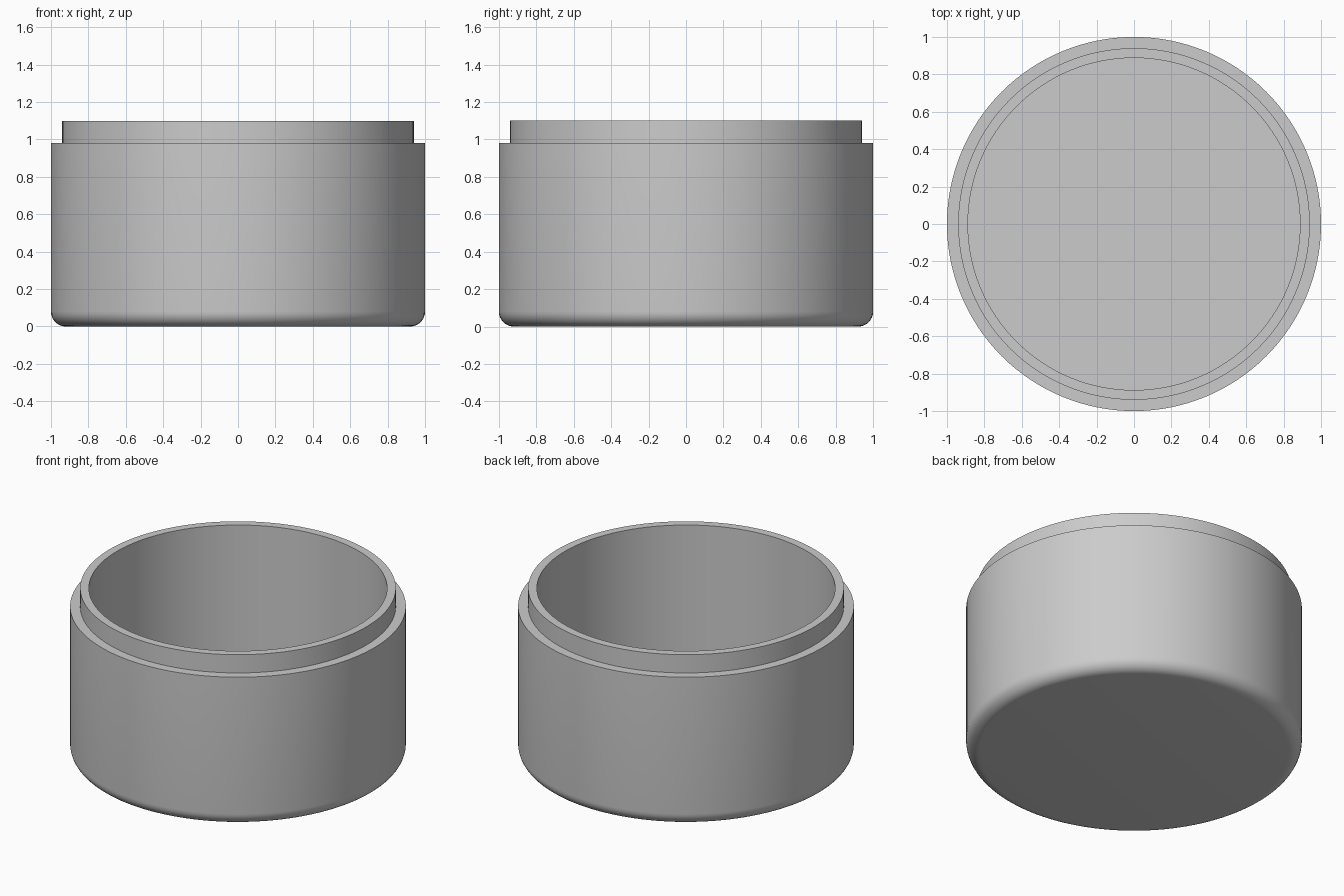
import bpy
import bmesh
from math import sin, cos, pi, radians

cube = bpy.data.objects.get("Cube")
if cube:
    bpy.data.objects.remove(cube, do_unlink=True)

# Main dimensions
OUTER, NECK, BORE = 1.0, 0.94, 0.888
SHOULDER, HEIGHT, FLOOR = 0.98, 1.10, 0.11
FILLET, SEGMENTS, STEPS = 0.08, 128, 8

grey = bpy.data.materials.new("plain grey")
grey.use_nodes = True
colour = (0.6, 0.6, 0.6, 1)
grey.diffuse_color = colour
grey.node_tree.nodes["Principled BSDF"].inputs["Base Color"].default_value = colour

# Cross-section: underside, rounded foot, wall, stepped neck, bore, inner floor
profile = [(0, 0)]
for i in range(STEPS + 1):
    a = i / STEPS * pi / 2
    profile.append((OUTER - FILLET + FILLET * sin(a), FILLET - FILLET * cos(a)))
profile += [(OUTER, SHOULDER), (NECK, SHOULDER), (NECK, HEIGHT),
            (BORE, HEIGHT), (BORE, FLOOR), (0, FLOOR)]

# Turn the cross-section around the vertical axis
bm = bmesh.new()
verts = [bm.verts.new((r, 0, z)) for r, z in profile]
edges = [bm.edges.new(pair) for pair in zip(verts, verts[1:])]
bmesh.ops.spin(bm, geom=verts + edges, cent=(0, 0, 0), axis=(0, 0, 1),
               angle=2 * pi, steps=SEGMENTS, use_merge=False)
bmesh.ops.remove_doubles(bm, verts=bm.verts, dist=0.0001)
bmesh.ops.recalc_face_normals(bm, faces=bm.faces)

mesh = bpy.data.meshes.new("round_container")
bm.to_mesh(mesh)
bm.free()
mesh.materials.append(grey)
container = bpy.data.objects.new("round_container", mesh)
bpy.context.collection.objects.link(container)

# Smooth walls with crisp rims
bpy.ops.object.select_all(action='DESELECT')
container.select_set(True)
bpy.context.view_layer.objects.active = container
bpy.ops.object.shade_smooth_by_angle(angle=radians(30))
